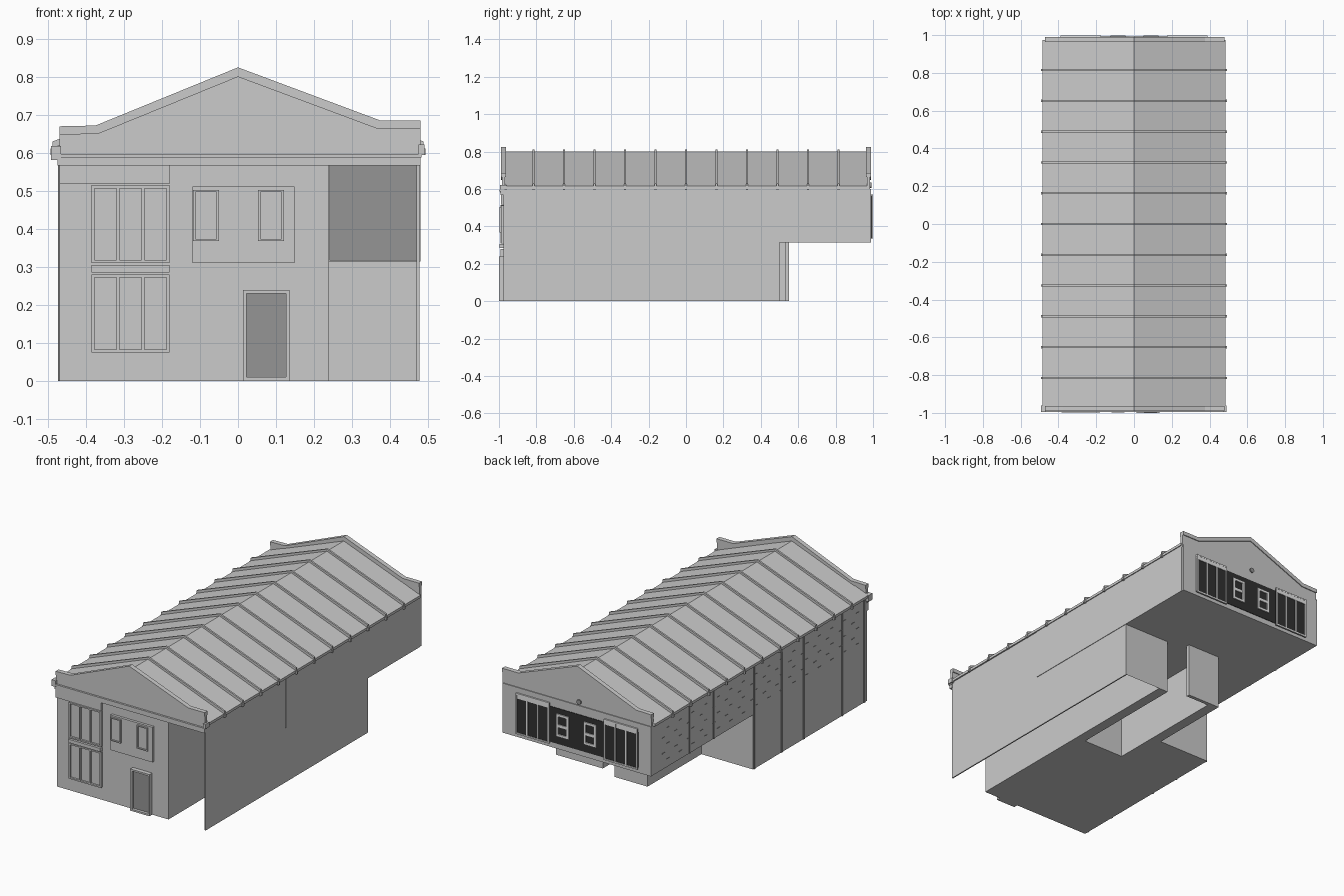
import bpy, bmesh

if "Cube" in bpy.data.objects:
    bpy.data.objects.remove(bpy.data.objects["Cube"])


def material(name, v):
    m = bpy.data.materials.new(name)
    m.use_nodes = True
    m.diffuse_color = (v, v, v, 1)
    m.node_tree.nodes["Principled BSDF"].inputs["Base Color"].default_value = (v, v, v, 1)
    return m


GREY = material("wall grey", 0.6)
SHADE = material("recess grey", 0.3)
BLACK = material("dark cladding", 0.03)
WHITE = material("pale trim", 0.85)


def finish(name, bm, mat):
    bmesh.ops.recalc_face_normals(bm, faces=bm.faces)
    me = bpy.data.meshes.new(name)
    bm.to_mesh(me)
    bm.free()
    me.materials.append(mat)
    ob = bpy.data.objects.new(name, me)
    bpy.context.collection.objects.link(ob)
    return ob


def box(name, x0, x1, y0, y1, z0, z1, mat=GREY):
    bm = bmesh.new()
    bmesh.ops.create_cube(bm, size=1)
    for v in bm.verts:
        v.co = (x1 if v.co.x > 0 else x0, y1 if v.co.y > 0 else y0, z1 if v.co.z > 0 else z0)
    return finish(name, bm, mat)


def prism(name, outline, y0, y1, mat=GREY):
    """Extrude an x-z outline along y."""
    bm = bmesh.new()
    face = bm.faces.new([bm.verts.new((x, y0, z)) for x, z in outline])
    ext = bmesh.ops.extrude_face_region(bm, geom=[face])["geom"]
    for v in ext:
        if isinstance(v, bmesh.types.BMVert):
            v.co.y = y1
    return finish(name, bm, mat)


def frame(name, x0, x1, z0, z1, y0, y1, w, bars, mat):
    """Rectangular frame with evenly spaced upright bars."""
    box(name + "_bottom", x0, x1, y0, y1, z0, z0 + w, mat)
    box(name + "_top", x0, x1, y0, y1, z1 - w, z1, mat)
    for i in range(bars + 2):
        x = x0 + (x1 - x0 - w) * i / (bars + 1)
        box(name + "_upright", x, x + w, y0, y1, z0 + w, z1 - w, mat)


# Upper storey, with an open corner at the front
box("upper_storey", -0.47, 0.475, -0.25, 0.975, 0.315, 0.61)
box("upper_front_storey", -0.47, 0.24, -0.975, -0.25, 0.315, 0.61)
box("corner_ceiling", 0.24, 0.475, -0.975, -0.25, 0.57, 0.61)
box("corner_back_wall", 0.241, 0.474, -0.256, -0.25, 0.317, 0.57, SHADE)
box("side_upper_panel", 0.475, 0.48, -0.25, 0.975, 0.315, 0.61)

# Ground storey with stepped rear
box("ground_front", -0.47, 0.24, -0.975, -0.2, 0, 0.315)
box("ground_left", -0.47, -0.14, -0.2, 0.06, 0, 0.315)
box("ground_passage_wall", 0.18, 0.24, -0.2, 0.5, 0, 0.315)
box("ground_rear_spur", -0.14, -0.08, -0.2, 0.55, 0, 0.315)
box("ground_rear_panel", -0.08, 0.07, 0.53, 0.55, 0, 0.315)
box("ground_side_wall", 0.47, 0.477, -0.975, 0.5, 0, 0.6)

# Single-sided end wall of the passage, facing the rear
bm = bmesh.new()
bm.faces.new([bm.verts.new(p) for p in
              ((0.47, 0.5, 0), (0.24, 0.5, 0), (0.24, 0.5, 0.315), (0.47, 0.5, 0.315))])
me = bpy.data.meshes.new("passage_end_wall")
bm.normal_update()
bm.to_mesh(me)
bm.free()
me.materials.append(GREY)
bpy.context.collection.objects.link(bpy.data.objects.new("passage_end_wall", me))

# Roof and its raised seams
prism("roof", [(-0.485, 0.6), (0.485, 0.6), (0.485, 0.615), (0, 0.8), (-0.485, 0.615)], -0.975, 0.975)
for i in range(11):
    y = -0.815 + i * 0.163
    prism("roof_seam", [(-0.488, 0.605), (0, 0.79), (0.488, 0.605),
                        (0.488, 0.63), (0, 0.812), (-0.488, 0.63)], y - 0.005, y + 0.005)
    for s in (-1, 1):
        box("eave_bracket", s * 0.487 - 0.006, s * 0.487 + 0.006, y - 0.006, y + 0.006, 0.595, 0.612)

# Gable ends with shouldered parapets
coping = [(-0.47, 0.67), (-0.375, 0.672), (0, 0.825), (0.375, 0.685), (0.48, 0.685)]
inner = [(-0.47, 0.648), (-0.368, 0.65), (0, 0.8), (0.368, 0.663), (0.48, 0.663)]
for end, ya, yb in (("front", -0.985, -0.968), ("rear", 0.968, 0.985)):
    prism(end + "_gable", [(-0.47, 0.59), *inner, (0.48, 0.59)], ya, yb)
    prism(end + "_coping", coping + inner[::-1], ya - 0.005, yb + 0.005)
box("front_cornice", -0.475, 0.48, -0.992, -0.97, 0.567, 0.592)
box("front_cornice_cap", -0.48, 0.483, -0.996, -0.97, 0.588, 0.597)
box("cornice_left_end", -0.492, -0.465, -0.995, -0.96, 0.582, 0.618)
box("cornice_right_end", 0.475, 0.49, -0.995, -0.96, 0.595, 0.622)
box("front_left_lintel", -0.47, -0.18, -0.988, -0.97, 0.518, 0.567)

# Front bay windows, upper and lower
for z0, z1 in ((0.31, 0.515), (0.075, 0.28)):
    box("bay_window_glass", -0.385, -0.18, -0.981, -0.97, z0, z1)
    frame("bay_window_frame", -0.385, -0.18, z0, z1, -0.992, -0.975, 0.008, 2, GREY)
box("bay_window_ledge", -0.385, -0.18, -0.997, -0.97, 0.285, 0.305)

# Front projecting panel with two windows
box("front_panel", -0.12, 0.148, -0.99, -0.97, 0.31, 0.512)
for x0 in (-0.118, 0.053):
    frame("panel_window", x0, x0 + 0.068, 0.368, 0.503, -0.998, -0.988, 0.006, 0, GREY)

# Front door in its surround
frame("door_surround", 0.013, 0.136, 0, 0.24, -1.0, -0.97, 0.01, 0, GREY)
box("door", 0.023, 0.126, -0.983, -0.97, 0.01, 0.23, SHADE)

# Rear cladding, glazed doors and windows
box("rear_wall", -0.47, 0.478, 0.97, 0.99, 0.315, 0.6)
box("rear_cladding", -0.39, 0.39, 0.985, 0.993, 0.345, 0.55, BLACK)
for x0 in (-0.388, 0.175):
    box("rear_glazing", x0, x0 + 0.213, 0.985, 0.994, 0.335, 0.565, BLACK)
    frame("rear_door", x0, x0 + 0.213, 0.335, 0.57, 0.988, 0.999, 0.008, 2, WHITE)
    box("rear_door_blind", x0, x0 + 0.213, 0.988, 0.998, 0.54, 0.57, WHITE)
for x0 in (-0.125, 0.05):
    frame("rear_window", x0, x0 + 0.08, 0.39, 0.52, 0.988, 0.999, 0.014, 0, WHITE)
    box("rear_window_rail", x0, x0 + 0.08, 0.988, 0.998, 0.445, 0.46, WHITE)
bpy.ops.mesh.primitive_cylinder_add(vertices=16, radius=0.014, depth=0.01,
                                    location=(-0.01, 0.987, 0.62), rotation=(1.5708, 0, 0))
vent = bpy.context.object
vent.name = "rear_vent"
vent.data.materials.append(SHADE)

# Drainpipes on the left-hand wall
for y, z0 in ((-0.95, 0), (-0.75, 0), (-0.4, 0), (-0.2, 0), (0.05, 0), (0.42, 0.315), (0.64, 0.315)):
    box("wall_strip", -0.474, -0.468, y - 0.005, y + 0.005, z0, 0.6, SHADE)

# Small vent bricks in rows on the left-hand wall
for row in range(5):
    for col in range(16):
        y = -0.9 + col * 0.115 + (row % 2) * 0.04
        box("vent_brick", -0.472, -0.469, y, y + 0.025, 0.36 + row * 0.045, 0.363 + row * 0.045, SHADE)
